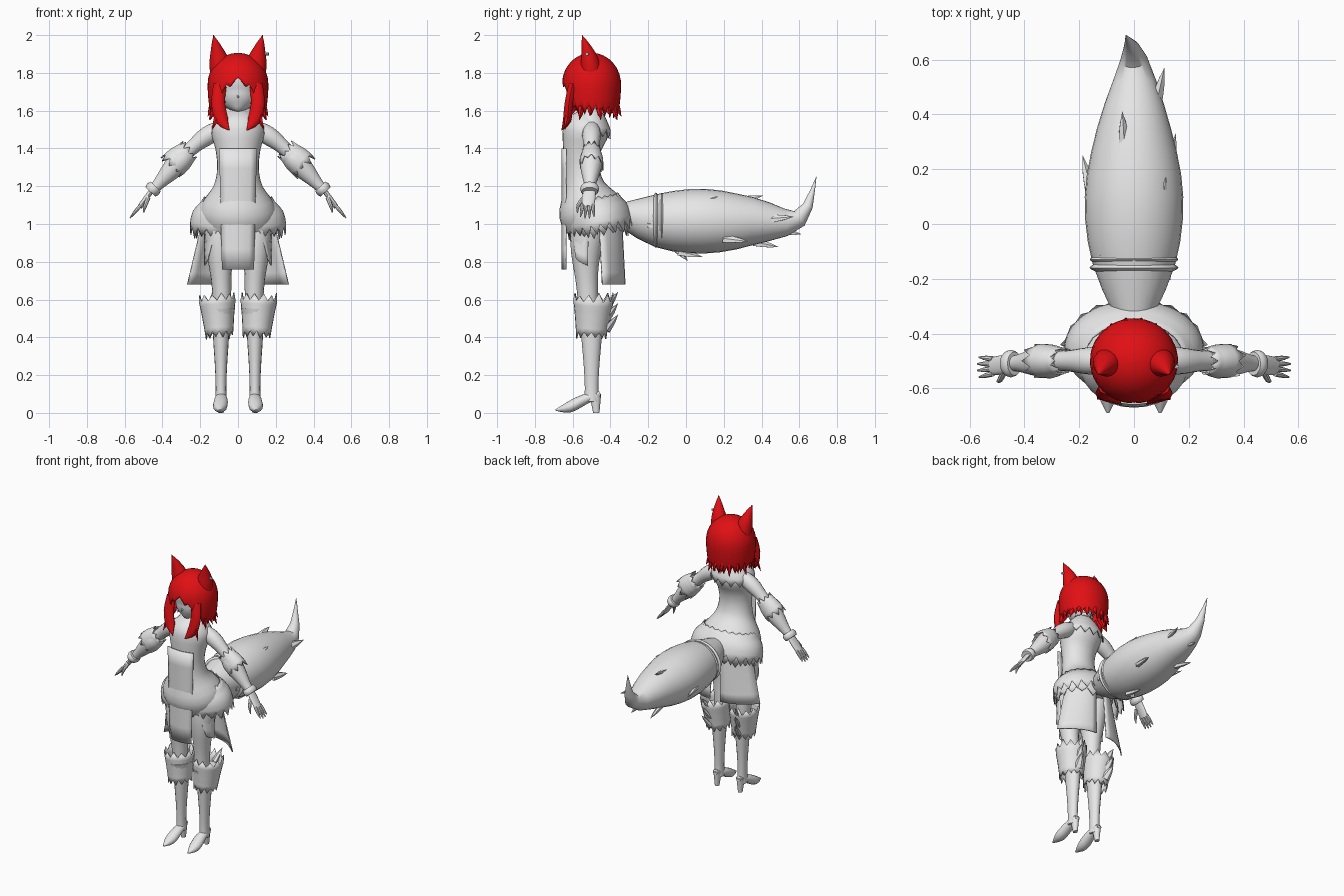
import bpy, bmesh, math, random
from math import sin, cos, pi, tau
from mathutils import Vector

random.seed(4)
cube = bpy.data.objects.get("Cube")
if cube:
    bpy.data.objects.remove(cube)


def material(name, rgb):
    m = bpy.data.materials.new(name)
    m.use_nodes = True
    m.diffuse_color = (*rgb, 1)
    m.node_tree.nodes["Principled BSDF"].inputs["Base Color"].default_value = (*rgb, 1)
    return m


GREY = material("pale_grey", (.8, .8, .8))
RED = material("deep_red", (.75, .005, .007))
SIDEWAYS, DEPTH, UP = Vector((1, 0, 0)), Vector((0, 1, 0)), Vector((0, 0, 1))
# The figure stands ahead of the centre; the tail lies level with the hips
BODY, HIPS = DEPTH * -.5, UP


def finish(name, bm, mat, at=BODY, thickness=0):
    bmesh.ops.recalc_face_normals(bm, faces=bm.faces)
    mesh = bpy.data.meshes.new(name)
    bm.to_mesh(mesh)
    bm.free()
    mesh.materials.append(mat)
    mesh.shade_smooth()
    mesh.set_sharp_from_angle(angle=math.radians(40))
    ob = bpy.data.objects.new(name, mesh)
    ob.location = at
    bpy.context.collection.objects.link(ob)
    if thickness:
        ob.modifiers.new("thickness", 'SOLIDIFY').thickness = thickness


def skin(bm, rings, closed=True):
    count = len(rings[0])
    for a, b in zip(rings, rings[1:]):
        for i in range(count if closed else count - 1):
            j = (i + 1) % count
            bm.faces.new((a[i], a[j], b[j], b[i]))


def spline(values, t):
    """Smooth curve through evenly spaced values, t from 0 to 1."""
    last = len(values) - 1
    k = min(int(t * last), last - 1)
    u = t * last - k
    a, b, c, d = (values[max(0, min(last, k + i))] for i in (-1, 0, 1, 2))
    return b + (c - a) * (u / 2) + (a * 2 - b * 5 + c * 4 - d) * (u * u / 2) + (b * 3 - a - c * 3 + d) * (u ** 3 / 2)


def tube(name, centres, radii, flat=1, mat=GREY, sides=16, ref=DEPTH, mirror=1, at=BODY, ragged=None):
    """Loft ellipses along a spline; ragged gives an open fur band with spiked ends."""
    bm = bmesh.new()
    points = [Vector((x * mirror, y, z)) for x, y, z in centres]
    count = 3 * max(len(points), len(radii)) - 2
    path = [spline(points, k / (count - 1)) for k in range(count)]
    rings = []
    for k, centre in enumerate(path):
        along = (path[min(k + 1, count - 1)] - path[max(k - 1, 0)]).normalized()
        across = along.cross(ref).normalized()
        up = across.cross(along)
        radius = max(spline(radii, k / (count - 1)), .001)
        spike = 0
        if ragged and k in (0, count - 1):
            spike = -ragged[0] if k == 0 else ragged[1]
        ring = []
        for i in range(sides):
            a = tau * i / sides
            p = centre + (across * cos(a) + up * flat * sin(a)) * radius
            if i % 2:
                p += along * spike * random.uniform(.6, 1.2)
            ring.append(bm.verts.new(p))
        rings.append(ring)
    skin(bm, rings)
    if not ragged:
        bm.faces.new(rings[0])
        bm.faces.new(rings[-1])
    finish(name, bm, mat, at, .006 if ragged else 0)


def tuft(name, base, tip, width, mat=GREY, mirror=1, at=BODY):
    base, tip = Vector(base), Vector(tip)
    tube(name, (base, tip), (width, width * .7, 0), .6, mat, 6, (tip - base).orthogonal(), mirror, at)


def sheet(name, shape, mirror=1):
    """Thin cloth; shape maps down and across (0 to 1) to a point."""
    bm = bmesh.new()
    rows = []
    for i in range(7):
        row = [shape(i / 6, j / 6) for j in range(7)]
        rows.append([bm.verts.new((x * mirror, y, z)) for x, y, z in row])
    skin(bm, rows, closed=False)
    finish(name, bm, GREY, thickness=.008)


# Dress, skirt fur and collar
tube("dress_body", ((0, 0, 1.6), (0, -.05, 1.4), (0, -.04, 1.2), (0, .02, 1)),
     (.05, .14, .12, .11, .13, .2, .19), .85, sides=28)
tube("skirt_fur", ((0, .02, 1.13), (0, .045, 1)), (.18, .24, .255), .7, sides=44, ragged=(.015, .055))
tube("skirt_fur_under", ((0, .025, 1.08), (0, .035, .98)), (.2, .225), .7, sides=36, ragged=(.02, .05))
tube("collar_fur", ((0, 0, 1.61), (0, -.005, 1.5)), (.06, .11, .145), .75, sides=28, ragged=(.01, .05))
tube("neck", ((0, 0, 1.5), (0, 0, 1.68)), (.05, .045), sides=12)
sheet("front_panel", lambda down, across: (
    (across * 2 - 1) * (.1 - .015 * down), -.16 + .02 * (across * 2 - 1) ** 2, 1.4 - .64 * down))

# Fluffy tail with a banded base and loose tufts
TAIL_RADII = (.04, .15, .18, .135, .05, 0)
tube("tail", ((0, -.4, .06), (0, -.15, .02), (0, .1, .015), (0, .35, .015), (0, .6, .03), (-.03, .69, .25)),
     TAIL_RADII, .95, sides=28, ref=UP, at=HIPS)
for y in (-.16, -.13):
    tube("tail_band", ((0, y - .014, .02), (0, y + .014, .02)), (.14, .162, .145), .9, sides=28, ref=UP, at=HIPS)
for k in range(9):
    y = -.2 + .08 * k
    radius = spline(TAIL_RADII, (y + .4) / 1.25)
    outward = Vector((cos(k * 2.4), 0, sin(k * 2.4) * .95))
    tuft("tail_tuft", outward * (radius - .02) + DEPTH * y, outward * (radius + .012) + DEPTH * (y + .13),
         .03, at=HIPS)
tuft("tail_tip_tuft", (0, .5, -.03), (0, .61, -.055), .03, at=HIPS)
tuft("tail_belly_tuft", (0, -.06, -.12), (0, .01, -.195), .03, at=HIPS)

for s, side in ((1, "left_"), (-1, "right_")):
    # Legs, boots and boot fur
    tube(side + "thigh", ((.095, 0, 1.1), (.095, -.03, .85), (.085, -.02, .6), (.09, -.02, .4)),
         (.09, .08, .055, .046, .03), 1.1, mirror=s)
    tube(side + "boot", ((.09, 0, .55), (.09, 0, .06)), (.055, .047, .04, .032, .028, .03), 1.28, mirror=s)
    tube(side + "foot", ((.09, .045, .1), (.09, -.04, .07), (.095, -.12, .03), (.095, -.19, .015)),
         (.02, .035, .036, .005), .8, ref=UP, mirror=s)
    tube(side + "heel", ((.09, .025, 0), (.09, .02, .1)), (.014, .026), 1.2, mirror=s)
    tube(side + "boot_fur", ((.11, .01, .59), (.1, 0, .43)), (.097, .085, .075), 1.1,
         sides=24, mirror=s, ragged=(.045, .035))
    tube(side + "boot_fur_lining", ((.1, 0, .55), (.095, 0, .45)), (.085, .06), 1.1, mirror=s)
    for z in (.44, .5, .56):
        tuft(side + "boot_tuft", (.11, .08, z), (.13, .14, z + .08), .03, mirror=s)

    # Coat tail behind and rounded flap over the thigh
    sheet(side + "coat_tail", lambda down, across: (
        .03 + .15 * across + down * (.01 + .08 * across), .16 + .02 * down - .12 * across ** 2, 1.06 - .38 * down), s)
    sheet(side + "thigh_flap", lambda down, across: (
        .07 + .11 * across + .08 * down * (1 - across),
        -.13 + .11 * across ** 2 + .05 * down * (1 - across), 1.08 - down * (.24 + .06 * across)), s)

    # Arms, elbow fur and wrist rings
    tube(side + "upper_arm", ((.09, 0, 1.51), (.2, 0, 1.44), (.32, 0, 1.33)), (.04, .05, .038, .036), mirror=s)
    tube(side + "sleeve", ((.265, 0, 1.38), (.46, -.01, 1.17)), (.045, .062, .05, .032, .025), mirror=s)
    tube(side + "elbow_fur", ((.27, 0, 1.38), (.335, 0, 1.32)), (.058, .07, .074), .85,
         sides=18, mirror=s, ragged=(.03, .035))
    tube(side + "wrist_ring", ((.436, -.01, 1.2), (.464, -.01, 1.17)), (.036, .042, .036), 1.2, mirror=s)

    # Hands
    tube(side + "palm", ((.455, -.01, 1.18), (.52, -.02, 1.09)), (.013, .014, .013), 2.5, mirror=s)
    for k in range(4):
        reach, y = .06 - .006 * abs(k - 1.5), .018 * k - .047
        tube(side + "finger", ((.515, y, 1.1), (.515 + reach, y + .006 * (k - 2), 1.1 - reach * 1.2)),
             (.01, .009, .003), sides=8, mirror=s)
    tube(side + "thumb", ((.475, -.04, 1.14), (.49, -.07, 1.1), (.5, -.075, 1.06)),
         (.012, .01, .003), sides=8, mirror=s)

    # Pointed ears, front locks and outward flicks of hair
    tube(side + "ear", ((.085, 0, 1.78), (.105, -.015, 1.89), (.13, -.05, 2)),
         (.06, .057, .045, .022, 0), .93, RED, mirror=s)
    tube(side + "front_lock", ((.095, -.1, 1.74), (.105, -.12, 1.64), (.085, -.13, 1.55), (.045, -.16, 1.495)),
         (.035, .036, .034, 0), .65, RED, sides=10, mirror=s)
    tuft(side + "lock_flick", (.1, -.12, 1.6), (.135, -.14, 1.5), .025, RED, s)
    for k in range(7):
        a = .8 + .36 * k
        around = Vector((sin(a), -cos(a), 0))
        tuft(side + "hair_flick", around * .12 + UP * 1.65, around * .16 + UP * (1.57 - .02 * (k % 2)), .03, RED, s)

# Face and ear stud
tube("head", ((0, -.08, 1.6), (0, -.03, 1.69), (0, -.01, 1.82)), (.01, .075, .1, .115, .1), .95, sides=24)
tuft("nose", (0, -.11, 1.68), (0, -.13, 1.665), .008)
tube("ear_stud", ((.15, -.02, 1.9), (.162, -.025, 1.9)), (.008, .008), sides=8)


# Hair cap: rounded shell with a ragged hem that opens over the face
def hem(turn, odd):
    if turn < .06:
        return 1.775
    if turn < .62:
        return 1.74 - .06 * turn + .02 * odd
    return 1.6 - .015 * turn + .05 * odd


bm = bmesh.new()
columns, rows, crown, widest = 48, 12, 1.9, 1.74
rings = []
for r in range(rows + 1):
    ring = []
    for c in range(columns):
        a = tau * c / columns
        drop = 1 - cos((r + .2) / (rows + .2) * pi / 2)
        z = crown - (crown - hem(min(a, tau - a), c % 2)) * drop
        bulge = math.sqrt(1 - ((z - widest) / (crown - widest)) ** 2) if z > widest else 1 - 4 * (widest - z) ** 2
        ring.append(bm.verts.new((.155 * bulge * sin(a), -.15 * bulge * cos(a), z)))
    rings.append(ring)
skin(bm, rings)
bm.faces.new(rings[0])
finish("hair_cap", bm, RED, thickness=.006)
